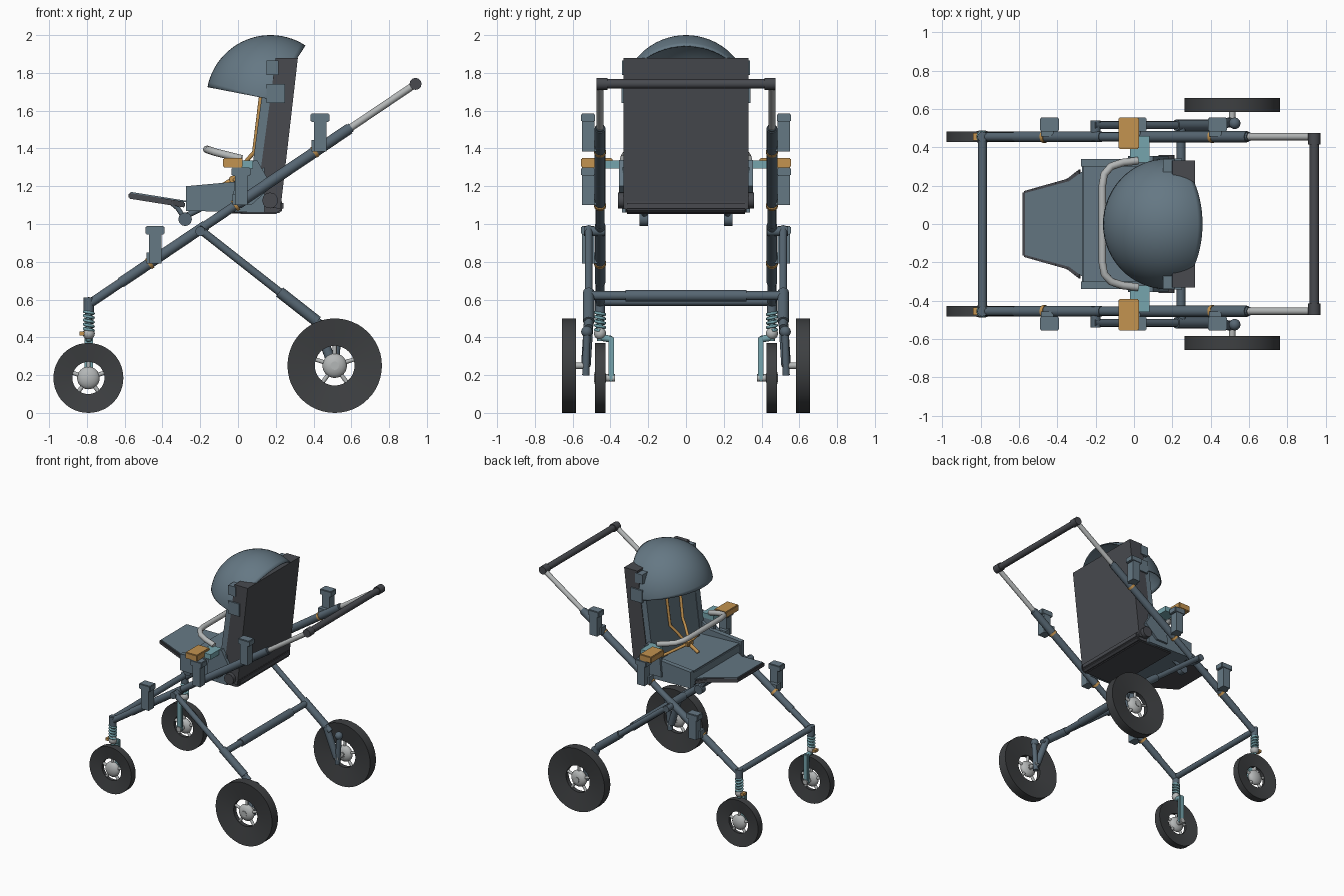
import bpy, bmesh
from math import sin, cos, pi, radians
from mathutils import Vector

if "Cube" in bpy.data.objects:
    bpy.data.objects.remove(bpy.data.objects["Cube"], do_unlink=True)


def material(name, hex_code):
    lin = []
    for i in (0, 2, 4):
        c = int(hex_code[i:i + 2], 16) / 255
        lin.append(c / 12.92 if c < 0.04 else ((c + 0.055) / 1.055) ** 2.4)
    m = bpy.data.materials.new(name)
    m.use_nodes = True
    m.diffuse_color = (*lin, 1)
    m.node_tree.nodes["Principled BSDF"].inputs["Base Color"].default_value = (*lin, 1)
    return m


SLATE = material("slate_blue", "657884")
FRAME = material("dark_slate", "566672")
DARK = material("charcoal", "484a4f")
TYRE = material("tyre_black", "3e4042")
ORANGE = material("orange", "c39350")
TEAL = material("teal", "76a5ad")
LIGHT = material("light_grey", "b4b7b7")


def place(name, mesh, mat, pair):
    mesh.materials.clear()
    mesh.materials.append(mat)
    ob = bpy.data.objects.new(name, mesh)
    bpy.context.collection.objects.link(ob)
    if pair:  # copy to the other side of the y = 0 plane
        mod = ob.modifiers.new("Mirror", "MIRROR")
        mod.use_axis = (False, True, False)
        mod.use_mirror_merge = False
    return ob


def finish(name, bm, mat, pair, smooth=True):
    bmesh.ops.recalc_face_normals(bm, faces=bm.faces)
    for f in bm.faces:
        f.smooth = smooth
    for e in bm.edges:
        e.smooth = e.calc_face_angle(0) < radians(35)
    mesh = bpy.data.meshes.new(name)
    bm.to_mesh(mesh)
    bm.free()
    return place(name, mesh, mat, pair)


def extrude(name, ring, offset, mat, pair=False, bevel=0):
    bm = bmesh.new()
    face = bm.faces.new([bm.verts.new(p) for p in ring])
    top = bmesh.ops.extrude_face_region(bm, geom=[face])["geom"]
    verts = [g for g in top if isinstance(g, bmesh.types.BMVert)]
    bmesh.ops.translate(bm, verts=verts, vec=offset)
    if bevel:
        bmesh.ops.bevel(bm, geom=bm.edges[:], offset=bevel, segments=2, affect="EDGES")
    return finish(name, bm, mat, pair, smooth=False)


def side_prism(name, profile, y0, y1, mat, pair=False, bevel=0):
    return extrude(name, [(x, y0, z) for x, z in profile], (0, y1 - y0, 0), mat, pair, bevel)


def box(name, x, y, z, mat, pair=False, bevel=0):
    profile = [(x[0], z[0]), (x[1], z[0]), (x[1], z[1]), (x[0], z[1])]
    return side_prism(name, profile, y[0], y[1], mat, pair, bevel)


def tube(name, points, r, mat, pair=False):
    cu = bpy.data.curves.new(name + "_path", "CURVE")
    cu.dimensions = "3D"
    cu.bevel_depth, cu.bevel_resolution, cu.use_fill_caps = r, 4, True
    sp = cu.splines.new("POLY")
    sp.points.add(len(points) - 1)
    for p, co in zip(sp.points, points):
        p.co = (*co, 1)
    ob = bpy.data.objects.new(name + "_path", cu)
    bpy.context.collection.objects.link(ob)
    bpy.context.view_layer.update()
    mesh = bpy.data.meshes.new_from_object(ob.evaluated_get(bpy.context.evaluated_depsgraph_get()))
    bpy.data.objects.remove(ob, do_unlink=True)
    mesh.name = name
    return place(name, mesh, mat, pair)


def lathe(name, profile, centre, mat, pair=False, a0=0, a1=360, steps=48, closed=True):
    """Turn a (radius, y) profile about an axis along y."""
    bm = bmesh.new()
    full = a1 - a0 == 360
    rows = []
    for i in range(steps if full else steps + 1):
        a = radians(a0 + (a1 - a0) * i / steps)
        rows.append([bm.verts.new(Vector(centre) + Vector((r * cos(a), y, r * sin(a))))
                     for r, y in profile])
    n = len(profile)
    for i in range(steps):
        p, q = rows[i], rows[(i + 1) % len(rows)]
        for j in range(n if closed else n - 1):
            k = (j + 1) % n
            bm.faces.new((p[j], p[k], q[k], q[j]))
    bmesh.ops.remove_doubles(bm, verts=bm.verts[:], dist=0.0001)
    return finish(name, bm, mat, pair)


def ball(name, centre, r, mat, pair=False, flat=1):
    bm = bmesh.new()
    bmesh.ops.create_uvsphere(bm, u_segments=20, v_segments=12, radius=r)
    bmesh.ops.scale(bm, vec=(1, flat, 1), verts=bm.verts)
    bmesh.ops.translate(bm, vec=centre, verts=bm.verts)
    return finish(name, bm, mat, pair)


def rail_at(x, y=0.455):
    return (x, y, 0.575 + 0.674 * (x + 0.79))


def leg_at(x, y=0.515):
    return (x, y, 0.97 - 0.785 * (x + 0.2))


# Wheels: dished tyres, spokes and hubs
def wheel(name, x, y, r, hole, hub, w):
    c = (x, y, r)
    lathe(name + "_tyre", [(hole, -w * 0.45), (r, -w), (r, w), (hole, w * 0.45)], c, TYRE, True)
    for i in range(5):
        a = pi / 2 + i * 2 * pi / 5
        tube(f"{name}_spoke_{i}", [c, (x + hole * 1.03 * cos(a), y, r + hole * 1.03 * sin(a))],
             0.011, LIGHT, True)
    ball(name + "_hub", c, hub, LIGHT, True, 0.55)
    tube(name + "_hub_cap", [(x, y - w, r), (x, y + w, r)], hub * 0.35, LIGHT, True)


wheel("rear_wheel", 0.512, 0.62, 0.25, 0.105, 0.065, 0.037)
wheel("front_wheel", -0.792, 0.455, 0.185, 0.085, 0.06, 0.028)

# Main rails, handle and cross bars
tube("main_rail", [rail_at(-0.79), rail_at(0.6)], 0.024, FRAME, True)
tube("rail_sleeve", [rail_at(-0.62), rail_at(-0.17)], 0.028, FRAME, True)
tube("rail_upper_sleeve", [rail_at(0), rail_at(0.59)], 0.029, FRAME, True)
tube("handle_extension", [rail_at(0.58), rail_at(0.94)], 0.019, LIGHT, True)
HX, HZ = 0.94, 1.742
tube("handle_grip", [(HX, -0.44, HZ), (HX, 0.44, HZ)], 0.025, DARK)
tube("handle_cap", [(HX, 0.415, HZ), (HX, 0.475, HZ)], 0.032, DARK, True)
tube("front_cross_bar", [(-0.79, -0.47, 0.59), (-0.79, 0.47, 0.59)], 0.023, FRAME)
tube("rear_cross_bar", [leg_at(0.245, -0.52), leg_at(0.245, 0.52)], 0.024, FRAME)
tube("rear_cross_sleeve", [leg_at(0.245, -0.32), leg_at(0.245, 0.32)], 0.031, FRAME)

# Rear legs with pivots and axle carriers
tube("rear_leg", [leg_at(-0.21), leg_at(0.46)], 0.021, FRAME, True)
tube("rear_leg_sleeve", [leg_at(0.22), leg_at(0.42)], 0.03, FRAME, True)
tube("leg_pivot", [(-0.2, 0.43, 0.962), (-0.2, 0.54, 0.962)], 0.026, FRAME, True)
tube("axle_arm", [leg_at(0.42), (0.5, 0.53, 0.25)], 0.026, FRAME, True)
tube("axle_shock", [(0.53, 0.525, 0.43), (0.51, 0.53, 0.2)], 0.02, FRAME, True)
ball("shock_joint", (0.525, 0.525, 0.43), 0.03, FRAME, True)
tube("rear_axle", [(0.512, 0.51, 0.25), (0.512, 0.62, 0.25)], 0.017, LIGHT, True)

# Front suspension: post, spring and single-sided fork
X, Y = -0.79, 0.455
tube("front_post", [(X, Y, 0.53), (X, Y, 0.61)], 0.027, FRAME, True)
tube("spring_core", [(X, Y, 0.38), (X, Y, 0.54)], 0.015, TEAL, True)
coil = [(X + 0.024 * cos(t * pi / 6), Y + 0.024 * sin(t * pi / 6), 0.435 + 0.0019 * t)
        for t in range(55)]
tube("spring", coil, 0.008, TEAL, True)
ball("swivel", (X, Y, 0.42), 0.032, LIGHT, True)
box("swivel_lock", (-0.84, -0.8), (0.435, 0.475), (0.41, 0.43), ORANGE, True)
tube("fork_neck", [(X, Y, 0.4), (X, 0.395, 0.39)], 0.018, TEAL, True)
box("fork", (-0.812, -0.768), (0.382, 0.41), (0.17, 0.405), TEAL, True, 0.006)
tube("front_axle", [(X, 0.375, 0.185), (X, Y, 0.185)], 0.02, LIGHT, True)

# Clamps on the rails, with orange rings
for i, (cx, base) in enumerate([(-0.44, 0.79), (0.015, 1.1), (0.435, 1.385)]):
    box(f"clamp_body_{i}", (cx - 0.032, cx + 0.034), (0.485, 0.55), (base, base + 0.17), SLATE, True)
    box(f"clamp_cap_{i}", (cx - 0.05, cx + 0.05), (0.482, 0.555), (base + 0.155, base + 0.2), SLATE, True, 0.005)
    box(f"clamp_foot_{i}", (cx - 0.045, cx + 0.02), (0.455, 0.51), (base, base + 0.06), SLATE, True)
    tube(f"clamp_ring_{i}", [rail_at(cx - 0.035), rail_at(cx - 0.02)], 0.032, ORANGE, True)

# Seat mounts
box("mount_latch", (-0.08, 0.025), (0.39, 0.555), (1.3, 1.35), ORANGE, True, 0.005)
box("mount_arm", (-0.02, 0.08), (0.32, 0.46), (1.295, 1.335), TEAL, True)
side_prism("mount_plate", [(-0.03, 1.1), (0.07, 1.1), (0.18, 1.2), (0.1, 1.34), (-0.01, 1.3)],
           0.325, 0.355, SLATE, True)
tube("recline_knob", [(0.17, 0.3, 1.125), (0.17, 0.36, 1.125)], 0.042, DARK, True)

# Seat pan, sides and base
side_prism("seat_pan", [(-0.27, 1.07), (0.13, 1.06), (0.15, 1.17), (-0.27, 1.185)],
           -0.32, 0.32, SLATE, bevel=0.008)
side_prism("seat_side", [(-0.275, 1.2), (-0.275, 1.07), (0.14, 1.06), (0.14, 1.3),
                         (0.07, 1.27), (0, 1.225)], 0.3, 0.338, SLATE, True)
side_prism("seat_base", [(-0.1, 1.055), (0.21, 1.053), (0.24, 1.075), (0.24, 1.12), (-0.08, 1.09)],
           -0.32, 0.32, DARK, bevel=0.008)

# Backrest shell and padding
side_prism("backrest", [(0.2, 1.88), (0.317, 1.88), (0.225, 1.08), (0.095, 1.1)], -0.33, 0.33, DARK)
side_prism("backrest_pad", [(0.13, 1.68), (0.19, 1.7), (0.13, 1.15), (0.06, 1.15)],
           -0.28, 0.28, SLATE, bevel=0.01)
side_prism("backrest_wing", [(0.125, 1.67), (0.185, 1.69), (0.13, 1.2), (0.065, 1.22)],
           0.27, 0.325, SLATE, True)
box("canopy_bracket", (0.15, 0.25), (0.315, 0.342), (1.64, 1.74), SLATE, True)
box("canopy_stop", (0.15, 0.215), (0.27, 0.338), (1.79, 1.865), SLATE, True)

# Canopy: a folding slice of a dome
arc = [(0.34 * cos(t * pi / 32), 0.34 * sin(t * pi / 32)) for t in range(-16, 17)]
canopy = lathe("canopy", arc, (0.172, 0, 1.66), SLATE, a0=57, a1=169, steps=24, closed=False)
shell = canopy.modifiers.new("Shell", "SOLIDIFY")
shell.thickness, shell.offset = 0.008, -1

# Footrest and its hinge
outline = [(-0.58, -0.17), (-0.35, -0.235), (-0.28, -0.29), (-0.28, 0.29), (-0.35, 0.235), (-0.58, 0.17)]
ring = [(x, y, 1.135 - 0.16 * (x + 0.58)) for x, y in outline]
extrude("footrest", ring, (0, 0, 0.03), DARK, bevel=0.006)
inner = [(x + 0.012, y * 0.95, 1.162 - 0.16 * (x + 0.58)) for x, y in outline]
extrude("footrest_pad", inner, (0, 0, 0.008), SLATE)
tube("footrest_link", [(-0.35, 0.22, 1.11), (-0.32, 0.22, 1.085), (-0.28, 0.22, 1.025)], 0.013, FRAME, True)
tube("footrest_hinge", [(-0.28, 0.2, 1.025), (-0.28, 0.245, 1.025)], 0.036, FRAME, True)
tube("hinge_stay", [(-0.28, 0.22, 1.04), (-0.2, 0.22, 1.08)], 0.015, FRAME, True)

# Bumper bar
half = [(0.02, 0.33, 1.345), (-0.06, 0.32, 1.365), (-0.12, 0.3, 1.38), (-0.155, 0.26, 1.392), (-0.165, 0.2, 1.395)]
tube("bumper_bar", half + [(x, -y, z) for x, y, z in reversed(half)], 0.02, LIGHT)

# Harness straps and buckle
tube("shoulder_strap", [(0.122, 0.085, 1.68), (0.085, 0.08, 1.38), (0.05, 0.06, 1.34), (-0.02, 0.015, 1.24)],
     0.011, ORANGE, True)
tube("waist_strap", [(0.06, 0.26, 1.2), (-0.02, 0.02, 1.235)], 0.011, ORANGE, True)
tube("crotch_strap", [(-0.11, 0, 1.185), (-0.06, 0, 1.215), (-0.02, 0, 1.24)], 0.014, ORANGE)
box("buckle", (-0.045, 0.005), (-0.035, 0.035), (1.22, 1.255), ORANGE, bevel=0.006)
